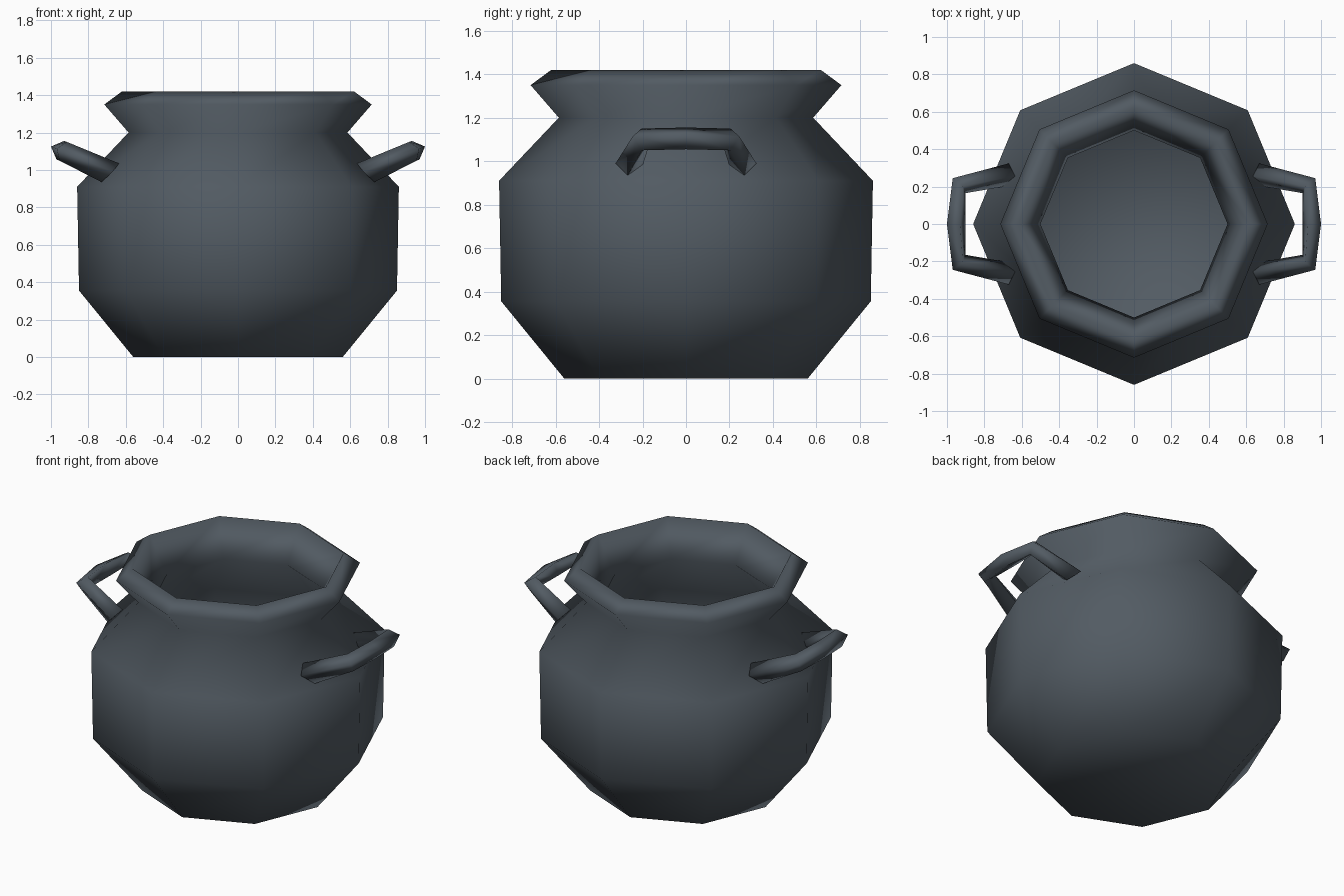
import bpy, bmesh, math
from mathutils import Vector

cube = bpy.data.objects.get("Cube")
if cube:
    bpy.data.objects.remove(cube, do_unlink=True)

iron = bpy.data.materials.new("dark_iron")
iron.use_nodes = True
colour = (0.085, 0.105, 0.125, 1)
iron.diffuse_color = colour
bsdf = next(n for n in iron.node_tree.nodes if n.type == 'BSDF_PRINCIPLED')
bsdf.inputs["Base Color"].default_value = colour
bsdf.inputs["Roughness"].default_value = 0.7


def skin(name, rings):
    """Join closed rings of points with quads, cap both ends, shade smooth."""
    bm = bmesh.new()
    loops = [[bm.verts.new(p) for p in ring] for ring in rings]
    count = len(loops[0])
    for a, b in zip(loops, loops[1:]):
        for i in range(count):
            j = (i + 1) % count
            bm.faces.new((a[i], a[j], b[j], b[i]))
    bm.faces.new(loops[0])
    bm.faces.new(loops[-1])
    bmesh.ops.recalc_face_normals(bm, faces=bm.faces)
    for f in bm.faces:
        f.smooth = True
    mesh = bpy.data.meshes.new(name)
    bm.to_mesh(mesh)
    bm.free()
    mesh.materials.append(iron)
    obj = bpy.data.objects.new(name, mesh)
    bpy.context.collection.objects.link(obj)
    return obj


# Eight-sided pot: outside from base to lip, then inside down to the floor
SIDES = 8
profile = [(0.56, 0), (0.85, 0.355), (0.86, 0.91), (0.585, 1.2), (0.715, 1.35),
           (0.62, 1.42), (0.5, 1.2), (0.77, 0.89), (0.76, 0.38), (0.5, 0.08)]
turns = [math.tau * i / SIDES for i in range(SIDES)]
skin("pot_body", [[(r * math.cos(t), r * math.sin(t), z) for t in turns]
                  for r, z in profile])

# Handle half: centre, outward and upward half-diagonals of each diamond section
half = [((0.683, 0.262, 0.985), (-0.013, 0.062, 0.005), (-0.047, -0.007, 0.05)),
        ((0.935, 0.205, 1.1), (0.034, 0.04, 0.014), (-0.02, 0, 0.05)),
        ((0.95, 0, 1.105), (0.05, 0, 0.02), (-0.02, 0, 0.05))]


def section(part, sx, sy):
    c, out, up = (Vector((v[0] * sx, v[1] * sy, v[2])) for v in part)
    return [c + out, c + up, c - out, c - up]


for name, sx in (("left_handle", 1), ("right_handle", -1)):
    rings = [section(p, sx, 1) for p in half]
    rings += [section(p, sx, -1) for p in reversed(half[:-1])]
    skin(name, rings)
